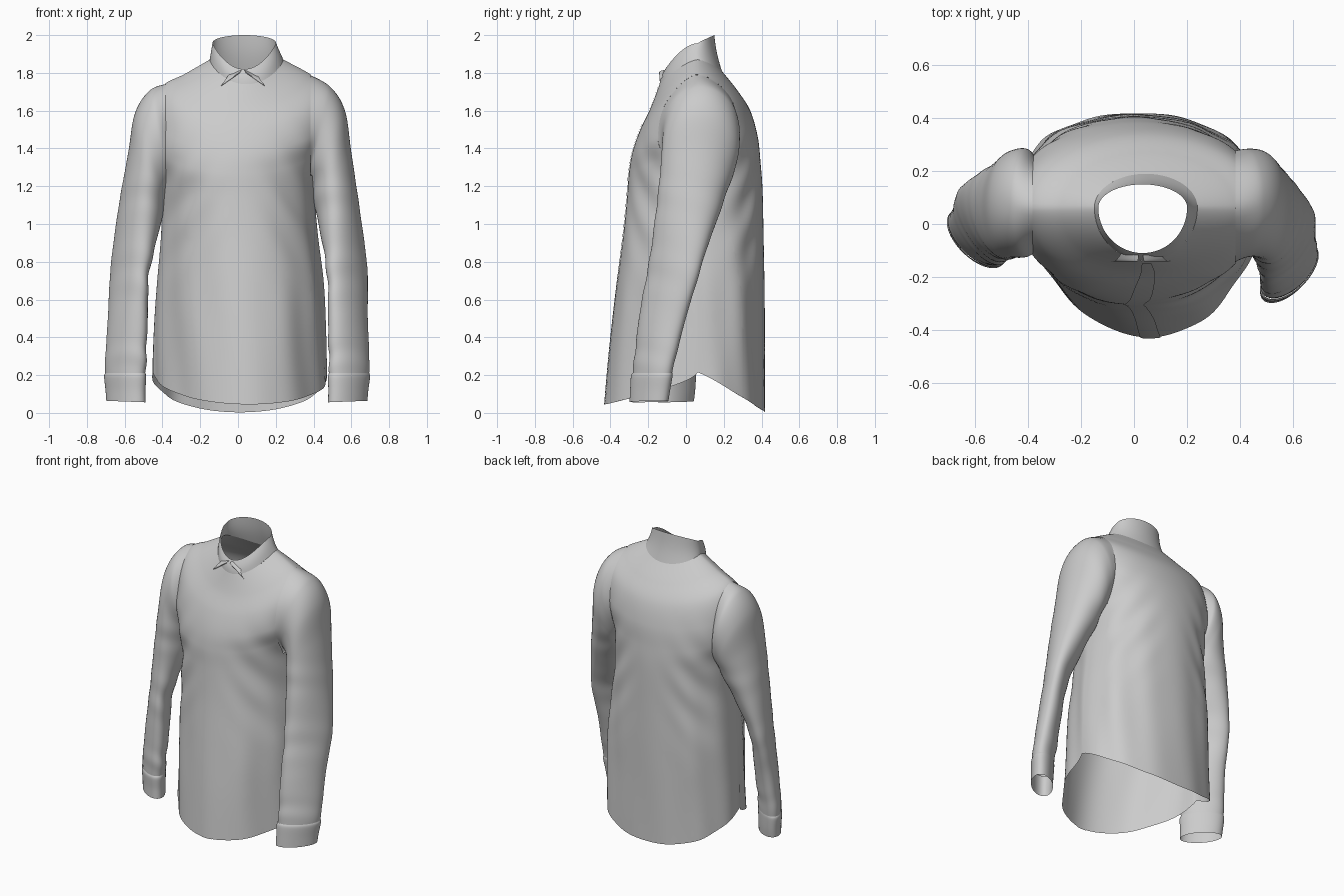
import bpy, bmesh, math
from mathutils import Vector, noise

if "Cube" in bpy.data.objects:
    bpy.data.objects.remove(bpy.data.objects["Cube"])

YMID = 0.062  # depth of the side seams
CUT = 0.385   # |x| of the armholes
HUB = (0.07, 1.50)   # y, z of the armhole centre


def spline(rows, t):
    """Catmull-Rom through a list of equal-length tuples, t in 0..1."""
    n = len(rows) - 1
    i = min(int(t * n), n - 1)
    f = t * n - i
    a, b, c, d = (rows[max(0, min(n, i + k))] for k in (-1, 0, 1, 2))
    return [0.5 * (2 * q + (r - p) * f + (2 * p - 5 * q + 4 * r - s) * f * f
                   + (3 * q - p - 3 * r + s) * f ** 3)
            for p, q, r, s in zip(a, b, c, d)]


def surface(name, fn, nu, nv, closed=True, edit=None):
    """Mesh from fn(u, v); u wraps around when closed."""
    bm = bmesh.new()
    cols = nu if closed else nu + 1
    grid = [[bm.verts.new(fn(i / nu, j / nv)) for i in range(cols)] for j in range(nv + 1)]
    for j in range(nv):
        for i in range(nu):
            k = (i + 1) % cols
            bm.faces.new((grid[j][i], grid[j][k], grid[j + 1][k], grid[j + 1][i]))
    if edit:
        edit(bm)
    bmesh.ops.recalc_face_normals(bm, faces=bm.faces[:])
    me = bpy.data.meshes.new(name)
    bm.to_mesh(me)
    bm.free()
    for p in me.polygons:
        p.use_smooth = True
    ob = bpy.data.objects.new(name, me)
    bpy.context.collection.objects.link(ob)
    return ob


def ring(row, u):
    """Point on a body ring: half width, centre x, front/back y, side/front/back z, exponents."""
    hw, cx, yf, yb, zs, zf, zb, pf, pb, q, qb, skew = row
    a = 2 * math.pi * u
    c, s = math.cos(a), math.sin(a)
    m = abs(s)
    if s < 0:
        y, z = YMID + (yf - YMID) * m ** pf, zs + (zf - zs) * m ** q
        cx += skew * m
    else:
        y, z = YMID + (yb - YMID) * m ** pb, zs + (zb - zs) * m ** qb
    return Vector((cx + hw * c, y, z))


# half width, cx, y front, y back, z side, z front, z back, y exps, z exps, front skew
RIM = (0.168, 0.033, -0.11, 0.15, 1.957, 1.82, 2.0, 1.0, 1.0, 1.8, 0.9, 0)
BASE = (0.195, 0.045, -0.14, 0.19, 1.87, 1.74, 1.81, 1.0, 1.0, 1.5, 1.5, 0)
BODY = [
    BASE,
    (0.33, 0.05, -0.185, 0.27, 1.795, 1.62, 1.71, 1.0, 0.95, 1.5, 1.4, 0),
    (0.44, 0.035, -0.242, 0.34, 1.725, 1.50, 1.60, 1.0, 0.88, 1.3, 1.3, 0),
    (0.465, 0.02, -0.283, 0.38, 1.58, 1.38, 1.46, 1.03, 0.82, 1.1, 1.1, 0),
    (0.44, 0.0, -0.302, 0.395, 1.42, 1.27, 1.32, 1.05, 0.8, 1.0, 1.0, 0),
    (0.405, 0.0, -0.312, 0.405, 1.24, 1.14, 1.18, 1.05, 0.8, 1.0, 1.0, 0.01),
    (0.412, 0.005, -0.333, 0.41, 0.98, 0.93, 0.95, 1.12, 0.78, 1.0, 1.0, 0.02),
    (0.44, 0.01, -0.365, 0.415, 0.70, 0.67, 0.67, 1.22, 0.75, 1.0, 1.0, 0.03),
    (0.453, 0.01, -0.40, 0.417, 0.45, 0.36, 0.34, 1.3, 0.75, 0.9, 0.9, 0.04),
    (0.46, 0.01, -0.428, 0.42, 0.215, 0.045, 0.003, 1.3, 0.75, 0.85, 0.85, 0.05),
]


def body_point(u, v, lift=0.0):
    p = ring(spline(BODY, v), u)
    a = 2 * math.pi * u
    out = Vector((math.cos(a), math.sin(a), 0))
    low = max(0.0, min(1.0, (1.3 - p.z) / 0.8))
    side = math.cos(a) ** 2 * math.sin(a) ** 2 * 4
    # hanging drapes low down, slanted folds running from the armpits
    d = 0.005 * low * math.sin(11 * a + 2.5 * p.z)
    slant = math.exp(-((p.z - 1.1) / 0.3) ** 2) * side
    d += 0.007 * slant * math.sin(24 * (p.z + 1.3 * abs(p.x)))
    d += 0.008 * low * noise.noise(Vector((p.x * 6, p.y * 6, p.z * 2)))
    d *= 1 - 0.7 * abs(math.sin(a)) ** 6
    return p + out * (d + lift)


armhole = {1: [], -1: []}   # (angle, point) around each opening


def open_armholes(bm):
    for x in (-CUT, CUT):
        bmesh.ops.bisect_plane(bm, geom=bm.verts[:] + bm.edges[:] + bm.faces[:],
                               plane_co=(x, 0, 0), plane_no=(1, 0, 0))
    gone = {f for f in bm.faces
            if abs(f.calc_center_median().x) > CUT and f.calc_center_median().z > 1.26}
    rim = {v for f in gone for v in f.verts if any(g not in gone for g in v.link_faces)}
    for v in rim:
        angle = math.atan2(v.co.y - HUB[0], v.co.z - HUB[1]) % (2 * math.pi)
        inner = Vector((v.co.x * 0.98, v.co.y, v.co.z))   # tuck the seam just inside
        armhole[1 if v.co.x > 0 else -1].append((angle, inner))
    for pts in armhole.values():
        pts.sort(key=lambda t: t[0])
    bmesh.ops.delete(bm, geom=list(gone), context='FACES')


def armhole_point(side, a):
    """Point on the edge of the armhole at angle a from the top."""
    pts = armhole[side]
    for (a0, p0), (a1, p1) in zip(pts, pts[1:]):
        if a0 <= a <= a1:
            return p0.lerp(p1, (a - a0) / max(a1 - a0, 1e-6))
    (a0, p0), (a1, p1) = pts[-1], pts[0]
    span = a1 + 2 * math.pi - a0
    return p0.lerp(p1, ((a - a0) % (2 * math.pi)) / max(span, 1e-6))


# Body
surface("shirt_body", body_point, 144, 120, edit=open_armholes)

# Front placket, a narrow strip lying on the body
surface("front_placket", lambda u, v: body_point(0.738 + 0.026 * u, 0.02 + 0.98 * v, 0.004),
        6, 110, closed=False)

# Collar band
surface("collar", lambda u, v: ring([a + (b - a) * v for a, b in zip(RIM, BASE)], u)
        + Vector((0, -0.006 * math.sin(math.pi * v), 0)), 96, 12)


# Collar points, small folded flaps
def flap(sign):
    def pos(u, v):
        top = Vector((0.008, -0.118, 1.815)).lerp(Vector((0.075, -0.112, 1.79)), u)
        low = Vector((0.015, -0.138, 1.80)).lerp(Vector((0.118, -0.140, 1.728)), u)
        p = top.lerp(low, v)
        p.y -= 0.012 * math.sin(math.pi * v)
        return Vector((0.026 + sign * p.x, p.y, p.z))
    return pos


# Sleeve stations after the armhole: centre x, y, z, half-axis x, half-axis z, half depth y
SLEEVE = [
    (0.43, 0.08, 1.475, 0.06, 0.25, 0.205),
    (0.478, 0.075, 1.39, 0.088, 0.21, 0.203),
    (0.502, 0.05, 1.24, 0.098, 0.14, 0.19),
    (0.54, 0.0, 1.015, 0.105, 0.065, 0.168),
    (0.578, -0.065, 0.75, 0.103, 0.02, 0.143),
    (0.582, -0.125, 0.50, 0.106, 0.005, 0.123),
    (0.588, -0.168, 0.27, 0.108, 0.0, 0.108),
    (0.588, -0.18, 0.185, 0.104, 0.0, 0.102),
]
CUFF = [
    (0.588, -0.178, 0.21, 0.107, 0.0, 0.106),
    (0.588, -0.182, 0.19, 0.111, 0.0, 0.110),
    (0.584, -0.19, 0.12, 0.106, 0.0, 0.106),
    (0.581, -0.196, 0.06, 0.104, 0.004, 0.103),
]


def station(row, sign, a, crease):
    """Point at angle a on one sleeve cross-section."""
    x, y, z, ax, az, b = row
    w = math.exp(-((z - 0.75) / 0.3) ** 2)
    k = 1 + crease * w * math.sin(2 * a + 9 * z + sign)
    # the forearm and cuff are flattened along a diagonal
    skew = 0.62 * max(0.0, min(1.0, (1.3 - z) / 0.55))
    p = Vector((x + ax * math.cos(a) * k, y + b * math.sin(a + skew) * k, z + az * math.cos(a)))
    if sign < 0:   # the left arm hangs further back and closer at the shoulder
        drop = max(0.0, min(1.0, (1.3 - z) / 1.2))
        p.y += 0.135 * drop
        p.x += 0.032 * drop - 0.02
        p.z -= 0.02 * max(0.0, min(1.0, (z - 1.2) / 0.25))
    return Vector((sign * p.x, p.y, p.z))


def tube(rows, sign, crease, head=False):
    def pos(u, v):
        a = 2 * math.pi * u
        pts = [station(r, sign, a, crease) for r in rows]
        if head:
            pts.insert(0, armhole_point(sign, a))
        p = Vector(spline(pts, v))
        # soft creases under the armpit, at the elbow and above the cuff
        w = sum(h * math.exp(-((p.z - z0) / s) ** 2)
                for h, z0, s in ((0.6, 1.15, 0.12), (0.7, 0.75, 0.15), (0.9, 0.3, 0.08)))
        d = 0.006 * w * math.sin(34 * p.z + 2 * math.sin(a) + sign) * (0.6 - 0.4 * math.cos(a))
        if crease and v > 0:
            p += Vector((sign * math.cos(a), math.sin(a), 0)) * d
        return p
    return pos


# Both sides
for side, s in (("right", 1), ("left", -1)):
    surface(side + "_sleeve", tube(SLEEVE, s, 0.03, head=True), 72, 104)
    surface(side + "_cuff", tube(CUFF, s, 0.0), 64, 16)
    surface(side + "_collar_point", flap(s), 10, 10, closed=False)
